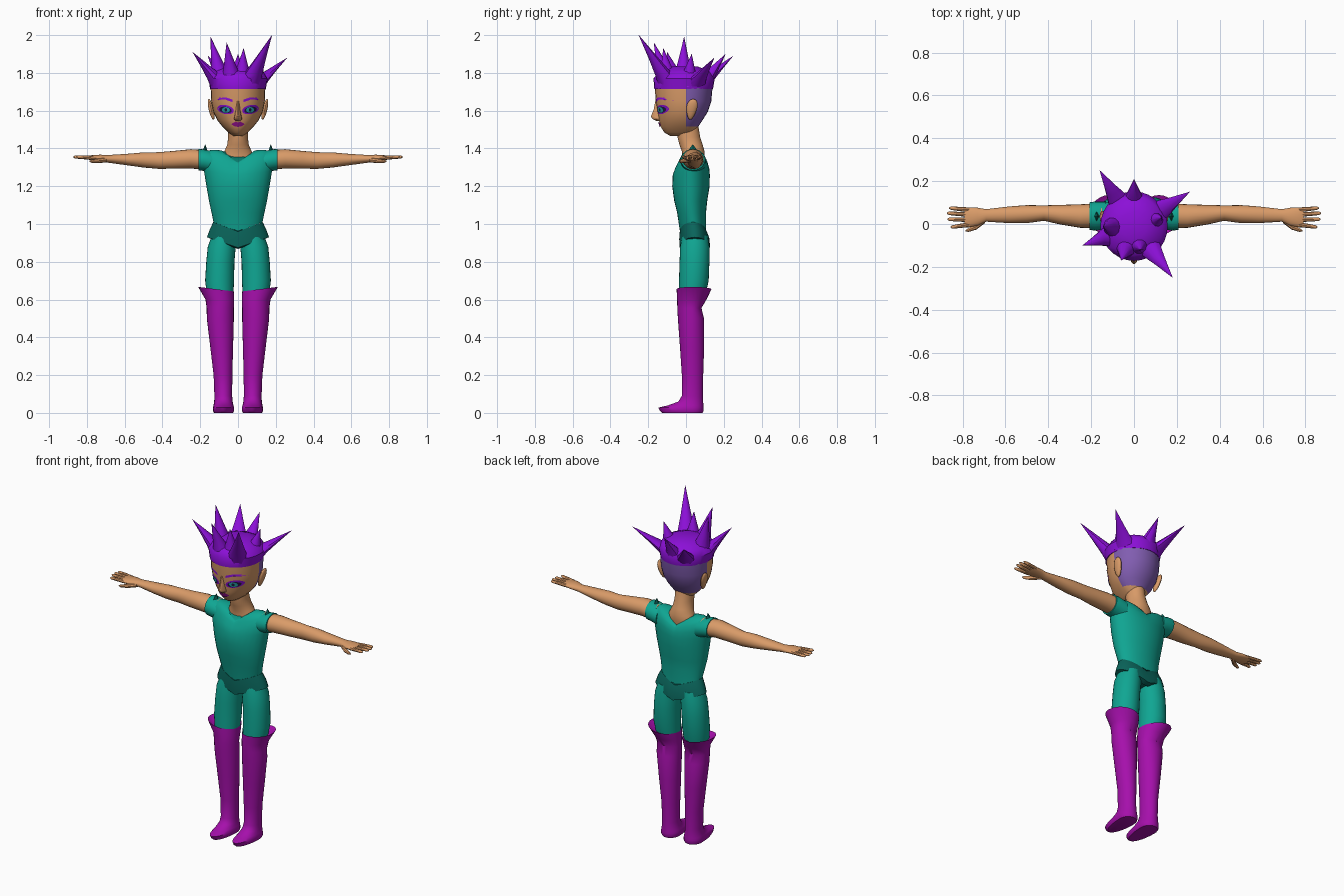
import bpy, bmesh, math
from mathutils import Vector
from mathutils.bvhtree import BVHTree


def colour(name, r, g, b):
    m = bpy.data.materials.new(name)
    m.diffuse_color = (r, g, b, 1)
    return m


skin = colour("skin", .70, .33, .14)
teal = colour("teal", .005, .38, .29)
dark_teal = colour("dark teal", .003, .13, .105)
purple = colour("purple", .26, .005, .68)
lavender = colour("lavender", .22, .11, .44)
magenta = colour("magenta", .38, .005, .41)
lip_red = colour("dark magenta", .25, .005, .23)
iris_green = colour("iris", .02, .38, .40)
ink = colour("ink", .015, .01, .05)


def oval(z, x0, x1, y0, y1, lift=0, tilt=0, py=None, n=28):
    """Level ring; lift raises both sides, tilt slopes it along x, py is the widest line."""
    cx, rx = (x0 + x1) / 2, (x1 - x0) / 2
    py = (y0 + y1) / 2 if py is None else py
    pts = []
    for i in range(n):
        c, s = math.cos(math.tau * i / n), math.sin(math.tau * i / n)
        ry = y1 - py if s > 0 else py - y0
        pts.append(Vector((cx + rx * c, py + ry * s, z + lift * abs(c) + tilt * c)))
    return pts


def round_x(x, y, z, ry, rz, n=20):
    """Upright ring facing along x."""
    return [Vector((x, y + ry * math.cos(math.tau * i / n), z + rz * math.sin(math.tau * i / n)))
            for i in range(n)]


def loft(name, rings, mats, rule=None, mirror=False):
    bm = bmesh.new()
    vs = [[bm.verts.new(p) for p in r] for r in rings]
    n = len(rings[0])
    for a, b in zip(vs, vs[1:]):
        for i in range(n):
            j = (i + 1) % n
            bm.faces.new((a[i], a[j], b[j], b[i]))
    bm.faces.new(vs[0][::-1])
    bm.faces.new(vs[-1])
    bmesh.ops.recalc_face_normals(bm, faces=bm.faces)
    if rule:
        for f in bm.faces:
            f.material_index = rule(f.calc_center_median())
    return finish(name, bm, mats, mirror)


def finish(name, bm, mats, mirror=False):
    me = bpy.data.meshes.new(name)
    bm.to_mesh(me)
    bm.free()
    ob = bpy.data.objects.new(name, me)
    bpy.context.collection.objects.link(ob)
    for m in mats:
        me.materials.append(m)
    if mirror:
        ob.modifiers.new("mirror", 'MIRROR')
    return ob


def sym(z, rx, y0, y1, lift=0, **k):
    return oval(z, -rx, rx, y0, y1, lift, **k)


# Shirt and briefs
loft("shirt", [sym(.96, .130, -.032, .106, .05), sym(1.06, .140, -.047, .106),
               sym(1.12, .153, -.062, .112), sym(1.20, .167, -.073, .125),
               sym(1.26, .180, -.070, .126, .02), sym(1.29, .192, -.058, .124, .045),
               sym(1.315, .180, -.042, .115, .065), sym(1.325, .14, -.034, .105, .068),
               sym(1.325, .09, -.027, .095, .065)], [teal])
loft("briefs", [sym(.96, .131, -.033, .107, .05), sym(.92, .150, -.036, .124, .05),
                sym(.875, .164, -.034, .128, .055), sym(.868, .06, -.015, .10, .02)], [dark_teal])

# Neck
loft("neck", [sym(1.31, .095, -.02, .09), sym(1.35, .088, -.02, .096), sym(1.385, .072, -.022, .098),
              sym(1.42, .057, -.035, .088), sym(1.46, .052, -.045, .075),
              sym(1.52, .052, -.05, .065)], [skin])

# Head with shaved patch behind the ears
profile = [(1.467, .028, -.085, .035), (1.485, .052, -.115, .048), (1.515, .082, -.134, .064),
           (1.55, .110, -.144, .088), (1.595, .131, -.151, .116), (1.65, .142, -.160, .134),
           (1.73, .145, -.166, .141)]
head = loft("head", [sym(z, r, a, b, py=0) for z, r, a, b in profile], [skin, lavender],
            lambda c: int(c.y > 0 and c.z > 1.515 and c.z < 1.72))
loft("nose", [oval(z, -r, r, y, -.11, n=14) for z, r, y in
              ((1.546, .014, -.158), (1.556, .021, -.178), (1.568, .019, -.187),
               (1.605, .012, -.172), (1.65, .009, -.163))], [skin])

# Ears
bm = bmesh.new()
bmesh.ops.create_uvsphere(bm, u_segments=14, v_segments=10, radius=1)
for v in bm.verts:
    x, y, z = v.co
    v.co = (.142 + .014 * x + .012 * z, .03 + .028 * y * (1 + .3 * z) + .008 * z, 1.607 + .055 * z)
finish("ear", bm, [skin], True)

# Face details laid on the head surface
tree = BVHTree.FromPolygons([v.co for v in head.data.vertices],
                            [p.vertices[:] for p in head.data.polygons])


def decal(name, outline, mat, off, mirror=True):
    cx = sum(p[0] for p in outline) / len(outline)
    cz = sum(p[1] for p in outline) / len(outline)

    def onto(x, z):
        hit = tree.ray_cast(Vector((x, -1, z)), Vector((0, 1, 0)))[0]
        return (x, hit.y - off, z)
    bm = bmesh.new()
    rings = [[bm.verts.new(onto(cx + (x - cx) * t, cz + (z - cz) * t)) for x, z in outline]
             for t in (1, .66, .33)]
    n = len(outline)
    for a, b in zip(rings, rings[1:]):
        for i in range(n):
            bm.faces.new((a[i], a[(i + 1) % n], b[(i + 1) % n], b[i]))
    bm.faces.new(rings[-1])
    for f in bm.faces:
        f.normal_update()
        if f.normal.y > 0:
            f.normal_flip()
    finish(name, bm, [mat], mirror)


def almond(cx, cz, rx, rz, slant=0, n=20):
    return [(cx + rx * math.cos(math.tau * i / n),
             cz + rz * math.sin(math.tau * i / n) + slant * math.cos(math.tau * i / n))
            for i in range(n)]


decal("eye_shadow", almond(.066, 1.606, .044, .024, .007), purple, .002)
decal("eye_liner", almond(.066, 1.604, .033, .017, .004), ink, .0035)
decal("iris", almond(.064, 1.604, .021, .015), iris_green, .005)
decal("pupil", almond(.064, 1.604, .007, .009), ink, .0065)
decal("eyebrow", [(.028, 1.645), (.06, 1.660), (.10, 1.660), (.13, 1.655),
                  (.10, 1.669), (.06, 1.669), (.028, 1.658)], purple, .003)
decal("lips", [(-.036, 1.529), (-.018, 1.517), (0, 1.514), (.018, 1.517), (.036, 1.529),
               (.012, 1.542), (0, 1.538), (-.012, 1.542)], lip_red, .006, False)

# Hair band and spikes
loft("hair_band", [sym(1.715, .147, -.168, .143), sym(1.77, .157, -.172, .152),
                   sym(1.805, .135, -.145, .13), sym(1.835, .06, -.07, .06)], [purple])
tips = [(.18, -.25, 2.0), (-.24, -.10, 1.91), (-.16, .25, 1.89), (0, .21, 1.90), (.26, .15, 1.88),
        (-.145, -.01, 1.99), (-.06, -.17, 1.96), (.03, -.12, 1.93), (.13, .03, 1.90)]
for k, (x, y, z) in enumerate(tips):
    s = min(1, .078 / math.hypot(x, y))
    bx, by, r = x * s, y * s - .01, .073
    rings = []
    for t in (0, .22, .55, 1):
        w = r * (1 - t) * (1 - .15 * math.sin(math.pi * t)) + .0005
        px, py = bx + (x - bx) * t, by + (y - by) * t
        rings.append(oval(1.725 + (z - 1.725) * t, px - w, px + w, py - w, py + w, n=10))
    loft(f"hair_spike_{k + 1}", rings, [purple])

# Sleeves and shoulder points
loft("sleeve", [round_x(.13, .04, 1.325, .065, .058), round_x(.18, .037, 1.338, .068, .057),
                round_x(.208, .037, 1.341, .064, .057)], [teal], mirror=True)
loft("shoulder_point", [oval(1.345, .148, .207, -.02, .092, n=4), oval(1.42, .172, .174, .034, .038, n=4)],
     [dark_teal], mirror=True)

# Arms and hands
arm = [(.15, .040, 1.337, .057, .052), (.25, .037, 1.345, .055, .051), (.34, .043, 1.340, .046, .047),
       (.42, .051, 1.336, .036, .044), (.50, .046, 1.339, .042, .040), (.58, .043, 1.341, .039, .031),
       (.69, .040, 1.345, .029, .020), (.73, .034, 1.349, .042, .018), (.775, .031, 1.350, .047, .014),
       (.79, .031, 1.350, .044, .010)]
loft("arm", [round_x(*a) for a in arm], [skin], mirror=True)
for k, (y0, y1, x1) in enumerate([(.066, .074, .862), (.044, .050, .872), (.020, .022, .87),
                                  (-.003, -.014, .855)]):
    loft(f"finger_{k + 1}", [round_x(.765, y0, 1.35, .011, .010, 8),
                             round_x((.765 + x1) / 2, (y0 + y1) / 2, 1.353, .010, .010, 8),
                             round_x(x1 - .008, y1, 1.355, .008, .008, 8),
                             round_x(x1, y1, 1.355, .003, .003, 8)], [skin], mirror=True)
loft("thumb", [round_x(.695, .022, 1.340, .018, .014, 8), round_x(.735, -.012, 1.335, .014, .012, 8),
               round_x(.772, -.028, 1.332, .009, .009, 8), round_x(.785, -.031, 1.332, .003, .003, 8)],
     [skin], mirror=True)

# Thighs
loft("thigh", [oval(.94, .01, .138, -.02, .115), oval(.88, .012, .160, -.031, .124),
               oval(.80, .019, .168, -.034, .124), oval(.70, .021, .174, -.037, .120),
               oval(.61, .025, .163, -.038, .10)], [teal], mirror=True)

# Boots with flared cuffs and pointed toes
boot = [(.638, .030, .170, -.037, .105), (.655, .022, .211, -.050, .135, 0, .012),
        (.60, .021, .172, -.047, .108), (.555, .022, .166, -.046, .082),
        (.50, .022, .165, -.043, .095), (.35, .026, .147, -.032, .096), (.20, .030, .129, -.022, .091),
        (.09, .031, .125, -.022, .090), (.06, .028, .126, -.040, .091), (.04, .024, .130, -.095, .092),
        (.028, .021, .132, -.147, .093), (.010, .021, .132, -.138, .093), (0, .026, .127, -.125, .088)]
loft("boot", [oval(*b, py=.03) for b in boot], [magenta], mirror=True)

# Smooth shading with kept edges
bpy.ops.object.select_all(action='SELECT')
bpy.context.view_layer.objects.active = head
bpy.ops.object.shade_smooth_by_angle(angle=math.radians(42))
